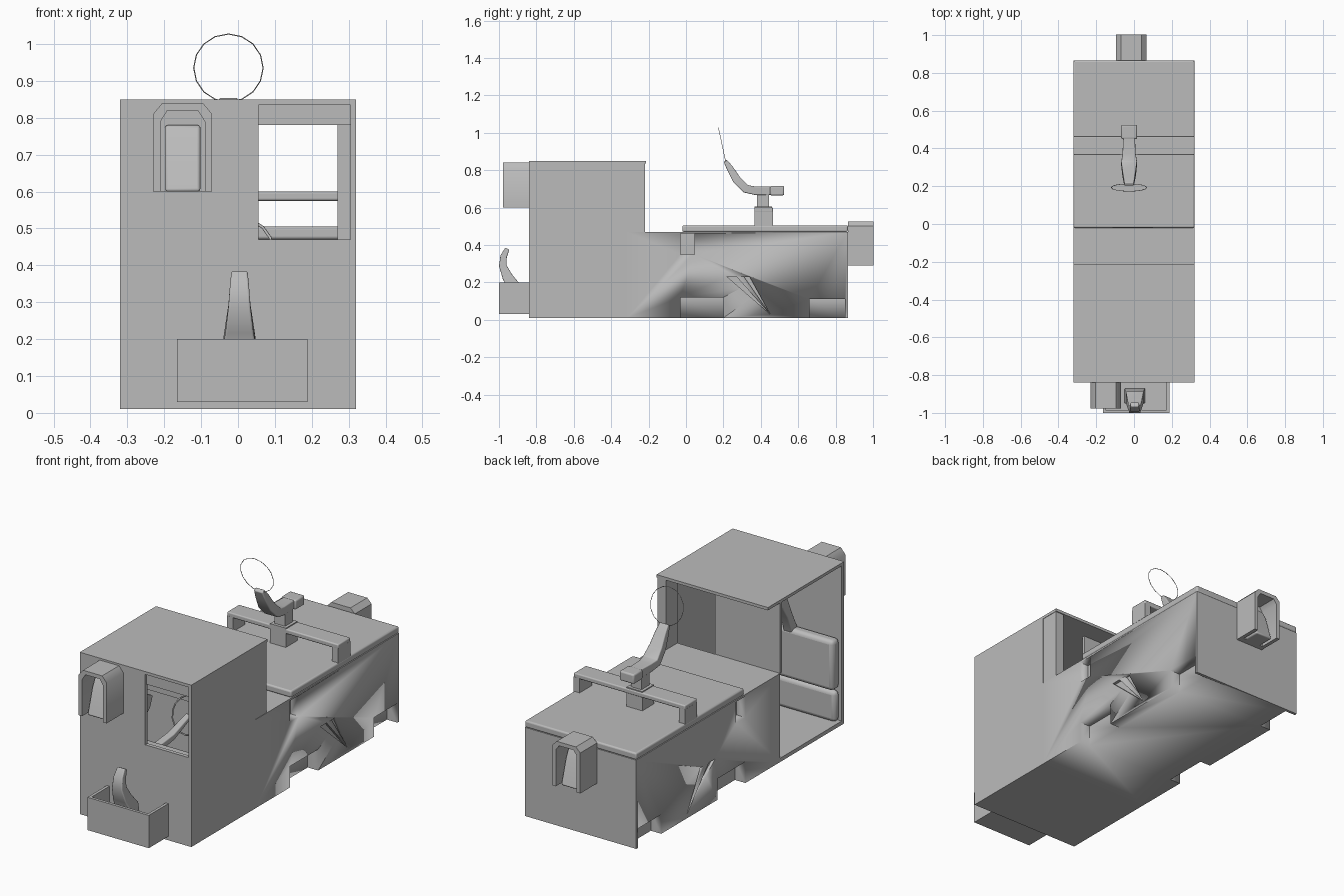
import bpy, bmesh, math
from mathutils import Vector, Matrix

old = bpy.data.objects.get("Cube")
if old:
    bpy.data.objects.remove(old, do_unlink=True)

grey = bpy.data.materials.new("plain grey")
grey.use_nodes = True
COLOUR = (0.5, 0.5, 0.5, 1)
grey.diffuse_color = COLOUR
grey.node_tree.nodes["Principled BSDF"].inputs["Base Color"].default_value = COLOUR


def finish(name, bm, bevel=0, segments=3):
    """Turn a bmesh into a shaded object."""
    bmesh.ops.recalc_face_normals(bm, faces=bm.faces)
    mesh = bpy.data.meshes.new(name)
    bm.to_mesh(mesh)
    bm.free()
    mesh.materials.append(grey)
    ob = bpy.data.objects.new(name, mesh)
    bpy.context.collection.objects.link(ob)
    if bevel:
        mod = ob.modifiers.new("round", "BEVEL")
        mod.width, mod.segments = bevel, segments
    bpy.ops.object.select_all(action="DESELECT")
    bpy.context.view_layer.objects.active = ob
    ob.select_set(True)
    bpy.ops.object.shade_smooth_by_angle(angle=math.radians(40))
    return ob


def box(name, x, y, z, bevel=0):
    """Box between three (low, high) ranges."""
    bm = bmesh.new()
    bmesh.ops.create_cube(bm, size=1)
    for v in bm.verts:
        v.co = [sum(r) / 2 + c * (r[1] - r[0]) for r, c in zip((x, y, z), v.co)]
    return finish(name, bm, bevel)


def extrude(name, points, start, step, bevel=0):
    """Extrude a closed outline; start places each point, step is the sweep."""
    bm = bmesh.new()
    face = bm.faces.new([bm.verts.new(start(a, b)) for a, b in points])
    new = bmesh.ops.extrude_face_region(bm, geom=[face])["geom"]
    verts = [v for v in new if isinstance(v, bmesh.types.BMVert)]
    bmesh.ops.translate(bm, verts=verts, vec=step)
    return finish(name, bm, bevel)


def loft(name, rows, centre):
    """Square-section arm through rows of (y, z, half width, thickness)."""
    bm = bmesh.new()
    mids = [Vector((centre, r[0], r[1])) for r in rows]
    rings = []
    for i, (y, z, w, t) in enumerate(rows):
        run = (mids[min(i + 1, len(rows) - 1)] - mids[max(i - 1, 0)]).normalized()
        side = run.cross(Vector((1, 0, 0))) * t / 2
        across = Vector((w, 0, 0))
        rings.append([bm.verts.new(mids[i] + p) for p in
                      (across + side, side - across, -across - side, across - side)])
    for a, b in zip(rings, rings[1:]):
        for j in range(4):
            k = (j + 1) % 4
            bm.faces.new((a[j], a[k], b[k], b[j]))
    bm.faces.new(rings[0])
    bm.faces.new(rings[-1][::-1])
    return finish(name, bm, 0.005)


def wheel(name, centre, radius, wire, tilt):
    bpy.ops.mesh.primitive_torus_add(major_radius=radius, minor_radius=wire, major_segments=16,
                                     minor_segments=6, location=centre, rotation=(tilt, 0, 0))
    ob = bpy.context.object
    ob.name = name
    ob.data.materials.append(grey)
    bpy.ops.object.shade_smooth()


def cut(target, cutter):
    mod = target.modifiers.new("cut", "BOOLEAN")
    mod.object, mod.operation, mod.solver = cutter, "DIFFERENCE", "EXACT"
    bpy.context.view_layer.objects.active = target
    bpy.ops.object.modifier_apply(modifier=mod.name)
    bpy.data.objects.remove(cutter, do_unlink=True)


W, FRONT, BACK, CAB, SILL = 0.32, -0.84, 0.865, -0.315, 0.47

# Rear body with side pockets and slanted vents
body = box("rear_body", (-W, W), (CAB, BACK), (0.01, SILL))
for s in (-1, 1):
    def reach(depth):
        return sorted((s * (W - depth), s * (W + 0.05)))
    cut(body, box("cutter", reach(0.05), (-0.03, 0.045), (0.35, 0.46)))
    cut(body, box("cutter", reach(0.06), (-0.03, 0.20), (-0.05, 0.12)))
    cut(body, box("cutter", reach(0.06), (0.66, 0.85), (-0.05, 0.11)))
    for y0, y1 in ((0.22, 0.27), (0.31, 0.34)):
        cut(body, extrude("cutter", [(y0, 0.23), (y1, 0.23), (0.45, 0.03)],
                          lambda a, b: (s * (W - 0.015), a, b), (s * 0.05, 0, 0)))

# Raised deck, cross rail on two feet
box("deck", (-W, W), (-0.02, BACK), (SILL, 0.505), 0.008)
box("cross_rail", (-W, W), (0.365, 0.465), (0.575, 0.60), 0.006)
for side, s in (("left", 1), ("right", -1)):
    box(side + "_rail_foot", sorted((s * 0.285, s * W)), (0.365, 0.465), (0.50, 0.58))

# Cab shell: open on the right side and at the left half of front and back
box("cab_floor", (-W, W), (FRONT, CAB), (0.01, 0.03))
box("cab_left_wall", (0.305, W), (FRONT, CAB), (0.01, 0.85))
box("cab_lower_front", (-W, W), (FRONT, -0.82), (0.01, SILL))
box("cab_upper_front", (-W, 0.055), (FRONT, -0.82), (SILL, 0.85))
box("cab_front_header", (0.055, W), (FRONT + 0.01, -0.81), (0.78, 0.85))
box("cab_back_panel", (-W, 0.055), (CAB - 0.015, CAB), (SILL, 0.84))
box("cab_roof", (-W, W), (FRONT, -0.215), (0.835, 0.85))
box("cab_rear_post", (0.27, 0.318), (CAB, -0.22), (SILL, 0.84))

# Cab fittings
box("upper_dash", (-0.31, 0.305), (-0.82, -0.76), (0.20, 0.46), 0.02)
box("lower_dash", (-0.31, 0.305), (-0.82, -0.78), (0.03, 0.19), 0.02)
loft("cab_lever", [(-0.79, 0.44, 0.025, 0.05), (-0.75, 0.54, 0.022, 0.04),
                   (-0.71, 0.60, 0.03, 0.05), (-0.69, 0.65, 0.03, 0.05)], -0.05)
wheel("cab_wheel", (0, -0.40, 0.44), 0.095, 0.004, math.radians(70))
loft("cab_wheel_column", [(-0.78, 0.36, 0.02, 0.04), (-0.55, 0.39, 0.02, 0.03),
                          (-0.40, 0.44, 0.015, 0.02)], 0)


# Lamps: a hood with chamfered top around a tapered lens block
def lamp(name, centre, low, wall, out, height):
    depth = 0.138
    outline = [(-0.08, 0), (-0.08, 0.21), (-0.055, height), (0.055, height), (0.08, 0.21), (0.08, 0)]
    inner = [(a * 0.75, max(0.0, b - 0.02)) for a, b in outline]

    def place(a, b):
        return (centre + a, wall, low + b)
    extrude(name + "_hood", outline + inner[::-1], place, (0, out * depth, 0))
    extrude(name + "_back", inner, place, (0, out * 0.03, 0))
    lens = extrude(name + "_lens", [(0, 0), (0.115, 0), (0.075, 0.13), (0.05, 0.18), (0, 0.18)],
                   lambda a, b: (centre - 0.048, wall + out * a, low + b), (0.096, 0, 0), 0.008)
    return lens


lamp("front_lamp", -0.15, 0.60, FRONT, -1, 0.24)
lamp("rear_lamp", -0.015, 0.29, BACK, 1, 0.235)

# Front tray and tow hook
TX, TY, TZ = (-0.165, 0.188), (-1.0, FRONT), (0.03, 0.20)
box("tray_floor", TX, TY, (0.03, 0.045))
box("tray_front", TX, (-1.0, -0.985), TZ)
box("tray_left", (0.173, 0.188), TY, TZ)
box("tray_right", (-0.165, -0.15), TY, TZ)
loft("tow_hook", [(-0.91, 0.04, 0.055, 0.08), (-0.92, 0.18, 0.046, 0.07),
                  (-0.955, 0.23, 0.038, 0.055), (-0.98, 0.29, 0.03, 0.04),
                  (-0.975, 0.34, 0.026, 0.035), (-0.955, 0.38, 0.022, 0.025)], 0.004)

# Rear control stand: pedestal, neck, block, curved arm and hoop
CX = -0.026
box("stand_pedestal", (CX - 0.045, CX + 0.045), (0.365, 0.46), (0.50, 0.605))
box("stand_neck", (CX - 0.03, CX + 0.03), (0.38, 0.445), (0.60, 0.68))
box("stand_block", (CX - 0.042, CX + 0.042), (0.45, 0.525), (0.665, 0.715), 0.008)
loft("stand_arm", [(0.48, 0.69, 0.03, 0.045), (0.37, 0.69, 0.035, 0.045),
                   (0.32, 0.70, 0.042, 0.045), (0.27, 0.75, 0.036, 0.045),
                   (0.235, 0.81, 0.03, 0.035), (0.21, 0.85, 0.025, 0.02)], CX)
wheel("stand_hoop", (CX, 0.193, 0.935), 0.094, 0.0015, math.radians(102))
